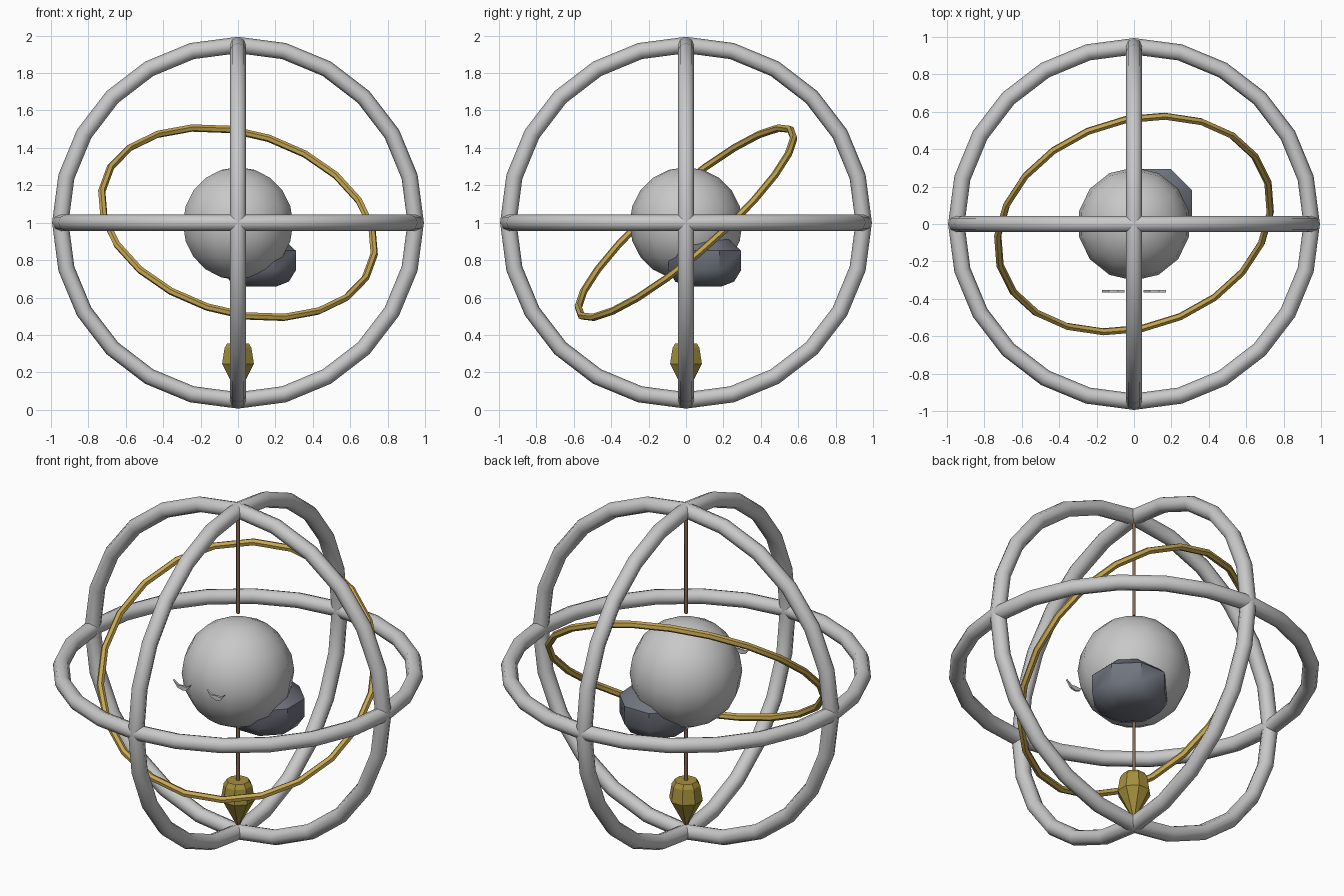
import bpy, bmesh, math
from mathutils import Vector, Matrix

if "Cube" in bpy.data.objects:
    bpy.data.objects.remove(bpy.data.objects["Cube"])

C = Vector((0, 0, 1))  # common centre of the rings


def mat(name, r, g, b):
    m = bpy.data.materials.new(name)
    m.diffuse_color = (r, g, b, 1)
    m.use_nodes = True
    m.node_tree.nodes["Principled BSDF"].inputs["Base Color"].default_value = m.diffuse_color
    return m


GREY = mat("light grey", 0.58, 0.58, 0.58)
GOLD = mat("gold", 0.56, 0.38, 0.08)
BRASS = mat("dark brass", 0.38, 0.28, 0.045)
SLATE = mat("slate", 0.16, 0.175, 0.21)
BROWN = mat("brown", 0.25, 0.14, 0.09)


def finish(name, bm, material, angle=None):
    bmesh.ops.recalc_face_normals(bm, faces=bm.faces)
    me = bpy.data.meshes.new(name)
    bm.to_mesh(me)
    bm.free()
    ob = bpy.data.objects.new(name, me)
    bpy.context.collection.objects.link(ob)
    me.materials.append(material)
    if angle:
        bpy.ops.object.select_all(action='DESELECT')
        ob.select_set(True)
        bpy.context.view_layer.objects.active = ob
        bpy.ops.object.shade_smooth_by_angle(angle=math.radians(angle))
    return ob


def skin(bm, rings, closed=False):
    """Bridge successive vertex loops with quads."""
    n = len(rings[0])
    for i in range(len(rings) - (0 if closed else 1)):
        a, b = rings[i], rings[(i + 1) % len(rings)]
        for j in range(n):
            bm.faces.new((a[j], a[(j + 1) % n], b[(j + 1) % n], b[j]))


def ring(name, normal, R, r, segs, sides, material):
    bm = bmesh.new()
    rot = Vector((0, 0, 1)).rotation_difference(Vector(normal).normalized())
    loops = []
    for i in range(segs):
        a = math.tau * i / segs
        loop = []
        for j in range(sides):
            t = math.tau * j / sides
            d = R + r * math.cos(t)
            p = Vector((d * math.cos(a), d * math.sin(a), r * math.sin(t)))
            loop.append(bm.verts.new(rot @ p + C))
        loops.append(loop)
    skin(bm, loops, closed=True)
    return finish(name, bm, material, 50)


def lathe(name, profile, segs, material, xy=(0, 0), angle=None):
    """Turn a (radius, height) profile around a vertical axis."""
    bm = bmesh.new()
    loops = []
    for r, z in profile:
        loops.append([bm.verts.new((xy[0] + r * math.cos(math.tau * (j + .5) / segs),
                                    xy[1] + r * math.sin(math.tau * (j + .5) / segs), z))
                      for j in range(segs)])
    skin(bm, loops)
    bm.faces.new(loops[0])
    bm.faces.new(loops[-1])
    return finish(name, bm, material, angle)


# outer cage of three crossing rings
for name, n in (("level_ring", (0, 0, 1)), ("front_ring", (0, 1, 0)), ("side_ring", (1, 0, 0))):
    ring(name, n, 0.95, 0.044, 24, 8, GREY)

# tilted inner ring
ring("tilted_ring", (0.224, -0.64, 0.736), 0.75, 0.02, 22, 6, GOLD)

# central globe
bm = bmesh.new()
bmesh.ops.create_uvsphere(bm, u_segments=14, v_segments=10, radius=0.302,
                          matrix=Matrix.Translation((0, 0, 0.995)))
finish("globe", bm, GREY, 35)

# dark lump on the lower back right of the globe
lathe("lump", [(0.10, 0.66), (0.17, 0.685), (0.21, 0.745), (0.21, 0.85), (0.14, 0.91)],
      8, SLATE, (0.115, 0.10), 40)

# two hanging rods and the weight
lathe("upper_rod", [(0.0095, 1.34), (0.0095, 1.94)], 6, BROWN, angle=65)
lathe("lower_rod", [(0.0095, 0.68), (0.0095, 0.34)], 6, BROWN, angle=65)
lathe("weight", [(0.062, 0.355), (0.078, 0.33), (0.092, 0.245), (0.008, 0.09)], 8, BRASS)

# pair of small winged chevrons in front of the globe
for name, x in (("left_bird", -0.11), ("right_bird", 0.11)):
    bm = bmesh.new()
    outline = [(-0.06, 1.042), (-0.025, 1.018), (0, 1.022), (0.025, 1.018), (0.06, 1.042),
               (0.03, 1.003), (0, 0.995), (-0.03, 1.003)]
    face = bm.faces.new([bm.verts.new((x + u, -0.365, z)) for u, z in outline])
    ext = bmesh.ops.extrude_face_region(bm, geom=[face])
    for v in ext["geom"]:
        if isinstance(v, bmesh.types.BMVert):
            v.co.y += 0.012
    finish(name, bm, GREY)
